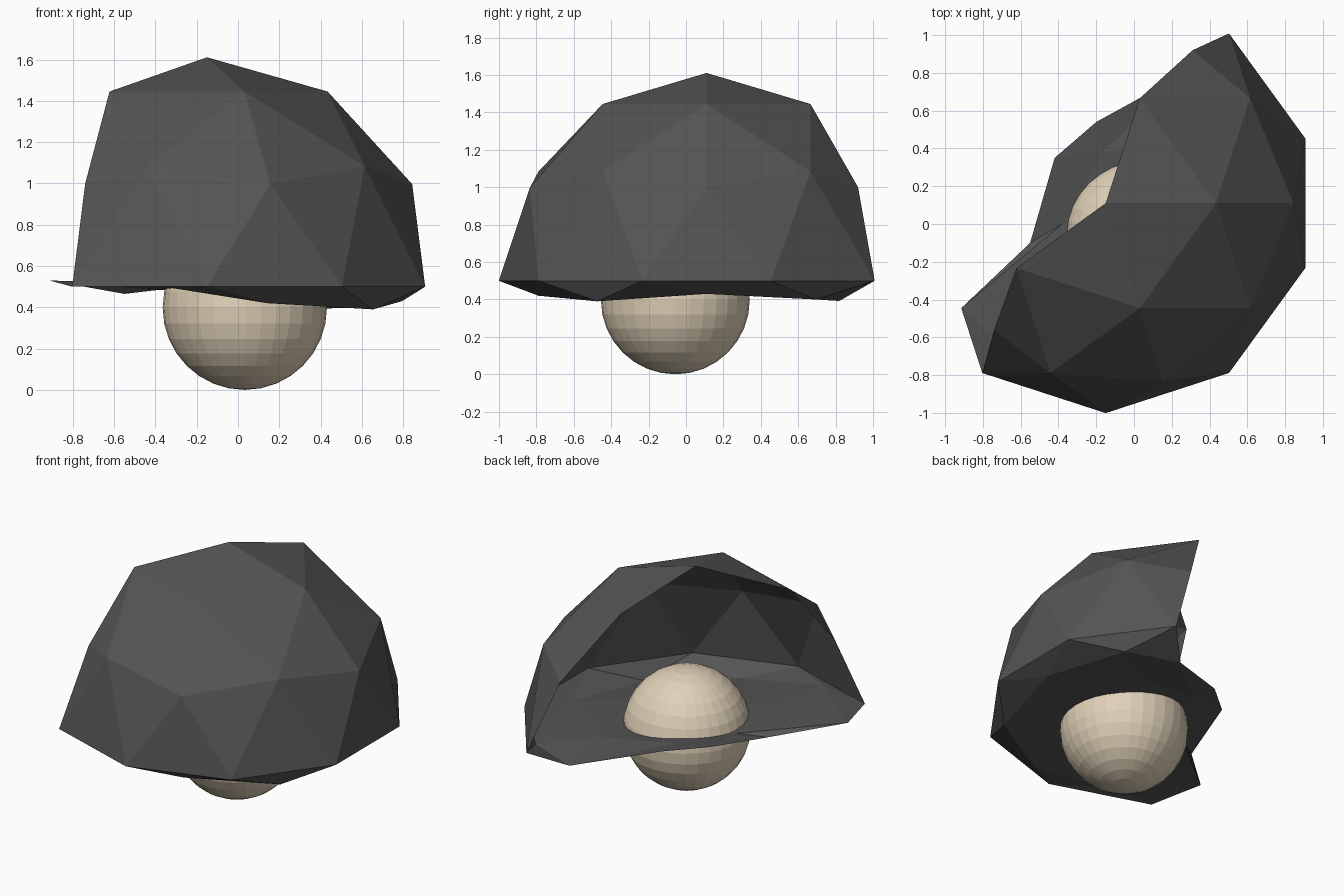
import bpy, bmesh, math
from mathutils import Vector

if "Cube" in bpy.data.objects:
    bpy.data.objects.remove(bpy.data.objects["Cube"])


def material(name, color):
    m = bpy.data.materials.new(name)
    m.diffuse_color = (*color, 1)
    m.use_nodes = True
    m.node_tree.nodes["Principled BSDF"].inputs["Base Color"].default_value = m.diffuse_color
    return m


def add_object(name, bm, mat):
    mesh = bpy.data.meshes.new(name)
    bm.to_mesh(mesh)
    bm.free()
    mesh.materials.append(mat)
    ob = bpy.data.objects.new(name, mesh)
    bpy.context.collection.objects.link(ob)
    return ob


# Shell: a low-poly icosphere, opened at the back left, with its lower half pushed up into a floor
CENTER, R = Vector((-0.15, 0.11, 0.50)), 1.111

# reshaped vertices, keyed by (ring height in hundredths, angle in degrees)
floor_z = {(-45, 36): 0.40, (-45, 252): 0.515, (-45, 324): 0.39,
           (-53, 0): 0.43, (-53, 216): 0.53, (-53, 288): 0.42,
           (-85, 36): 0.445, (-85, 252): 0.50, (-85, 324): 0.43}
moved = {(45, 72): (0.31, 0.92, 1.0), (45, 216): (-0.74, -0.56, 1.0),
         (-53, 72): (0.31, 0.82, 0.392), (-45, 108): (-0.20, 0.54, 0.52),
         (-53, 144): (-0.42, 0.35, 0.535), (-45, 180): (-0.55, -0.10, 0.465),
         (-85, 108): (-0.17, 0.38, 0.505), (-85, 180): (-0.38, 0.0, 0.485)}

bm = bmesh.new()
bmesh.ops.create_icosphere(bm, subdivisions=2, radius=1)
opening = []
for v in bm.verts:
    ring = round(v.co.z * 100)
    ang = round(math.degrees(math.atan2(v.co.y, v.co.x))) % 360
    if -5 < ring < 95 and 75 < ang < 213:
        opening.append(v)
    key = (ring, ang)
    v.co = CENTER + v.co * R
    if ring == -100:
        v.co.z = 0.485
    elif key in floor_z:
        v.co.z = floor_z[key]
    elif key in moved:
        v.co = moved[key]
bmesh.ops.delete(bm, geom=opening, context='VERTS')
bm.normal_update()
add_object("shell", bm, material("dark_grey", (0.09, 0.09, 0.09)))

# Ball set through the shell floor
bm = bmesh.new()
bmesh.ops.create_uvsphere(bm, u_segments=32, v_segments=16, radius=0.398)
bmesh.ops.translate(bm, verts=bm.verts, vec=(0.033, -0.057, 0.398))
add_object("ball", bm, material("tan", (0.75, 0.64, 0.48)))
